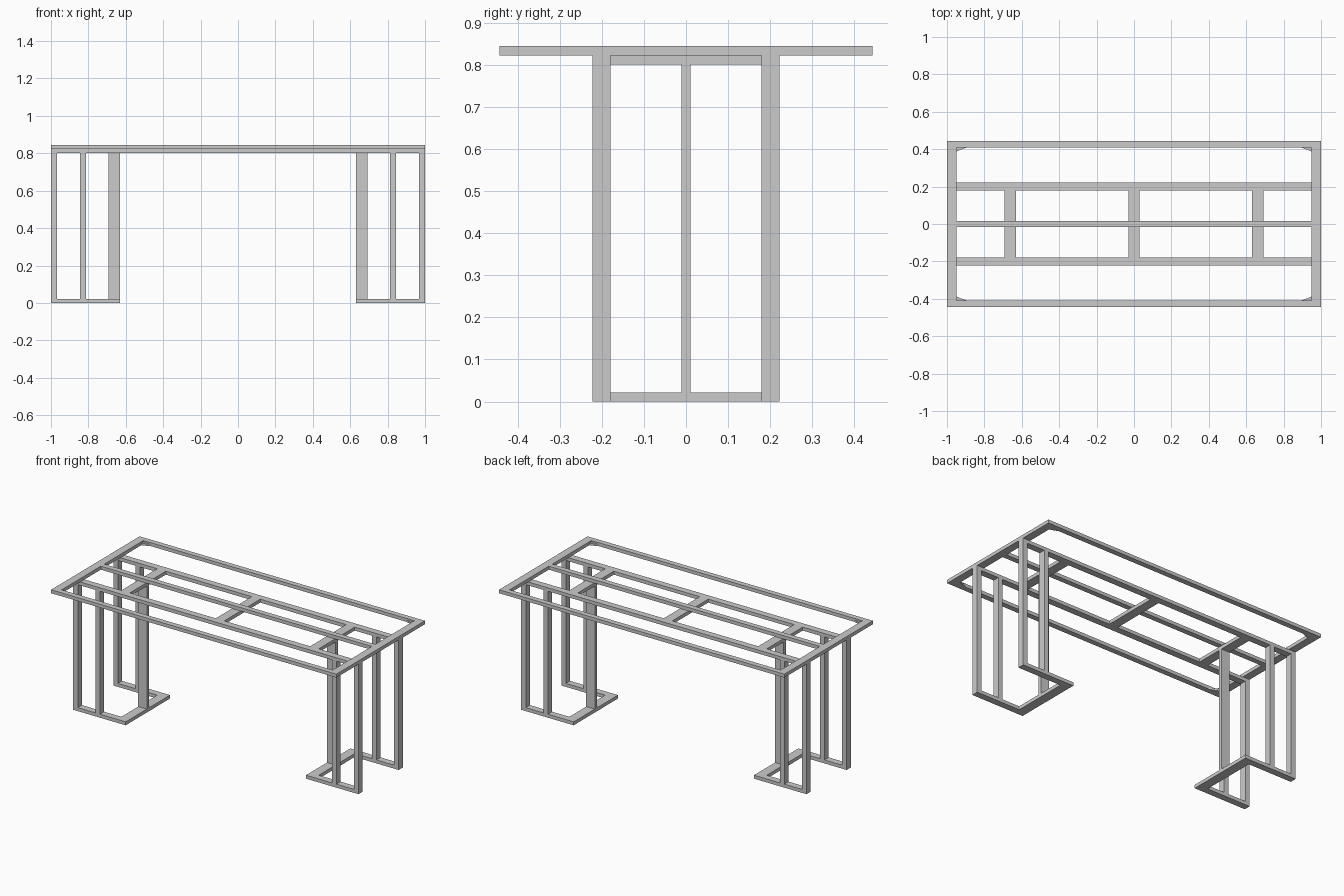
import bpy

if "Cube" in bpy.data.objects:
    bpy.data.objects.remove(bpy.data.objects["Cube"])


def box(name, x, y, z):
    """Flat-sided bar given by its (min, max) extents."""
    verts = [(a, b, c) for a in x for b in y for c in z]
    faces = [(0, 1, 3, 2), (4, 6, 7, 5), (0, 4, 5, 1),
             (2, 3, 7, 6), (0, 2, 6, 4), (1, 5, 7, 3)]
    me = bpy.data.meshes.new(name)
    me.from_pydata(verts, [], faces)
    ob = bpy.data.objects.new(name, me)
    bpy.context.collection.objects.link(ob)
    return ob


def prism(name, pts, z0, z1):
    """Extruded outline in the xy plane."""
    n = len(pts)
    verts = [(x, y, z) for z in (z0, z1) for x, y in pts]
    faces = [tuple(reversed(range(n))), tuple(range(n, 2 * n))]
    faces += [(i, (i + 1) % n, n + (i + 1) % n, n + i) for i in range(n)]
    me = bpy.data.meshes.new(name)
    me.from_pydata(verts, [], faces)
    ob = bpy.data.objects.new(name, me)
    bpy.context.collection.objects.link(ob)
    return ob


def mirrored(ob, x=False, y=False):
    m = ob.modifiers.new("Mirror", 'MIRROR')
    m.use_axis = (x, y, False)
    m.use_clip = False
    m.use_mirror_merge = False
    return ob


TOP, MID, LOW, FOOT = 0.845, 0.823, 0.801, 0.022
HALF_Y = 0.443

# Outer top frame with mitred corners
mirrored(prism("top_long_rail",
               [(-1, HALF_Y), (-0.95, 0.409), (0.95, 0.409), (1, HALF_Y)],
               MID, TOP), y=True)
mirrored(prism("top_end_rail",
               [(1, -HALF_Y), (1, HALF_Y), (0.95, 0.409), (0.95, -0.409)],
               MID, TOP), x=True)
mirrored(prism("corner_gusset",
               [(0.95, 0.409), (0.895, 0.409), (0.95, 0.388)],
               MID, MID + 0.012), x=True, y=True)

# Centre rail of the top
box("top_centre_rail", (-0.95, 0.95), (-0.017, 0.017), (MID, TOP))

# Lower layer: long rails over the legs and flat cross bars
mirrored(box("support_long_rail", (-1, 1), (0.18, 0.222), (LOW, MID)), y=True)
box("middle_cross_bar", (-0.03, 0.03), (-0.18, 0.18), (LOW, MID))
mirrored(box("side_cross_bar", (0.632, 0.692), (-0.18, 0.18), (LOW, MID)), x=True)

# U-shaped leg bases
mirrored(box("base_side_rail", (0.632, 1), (0.18, 0.222), (0, FOOT)), x=True, y=True)
mirrored(box("base_cross_bar", (0.632, 0.692), (-0.18, 0.18), (0, FOOT)), x=True)

# Uprights
for name, x in (("outer_leg_post", (0.968, 1)), ("inner_leg_post", (0.813, 0.845))):
    mirrored(box(name, x, (0.18, 0.222), (FOOT, LOW)), x=True, y=True)
mirrored(box("centre_leg_post", (0.632, 0.692), (-0.011, 0.011), (FOOT, LOW)), x=True)
